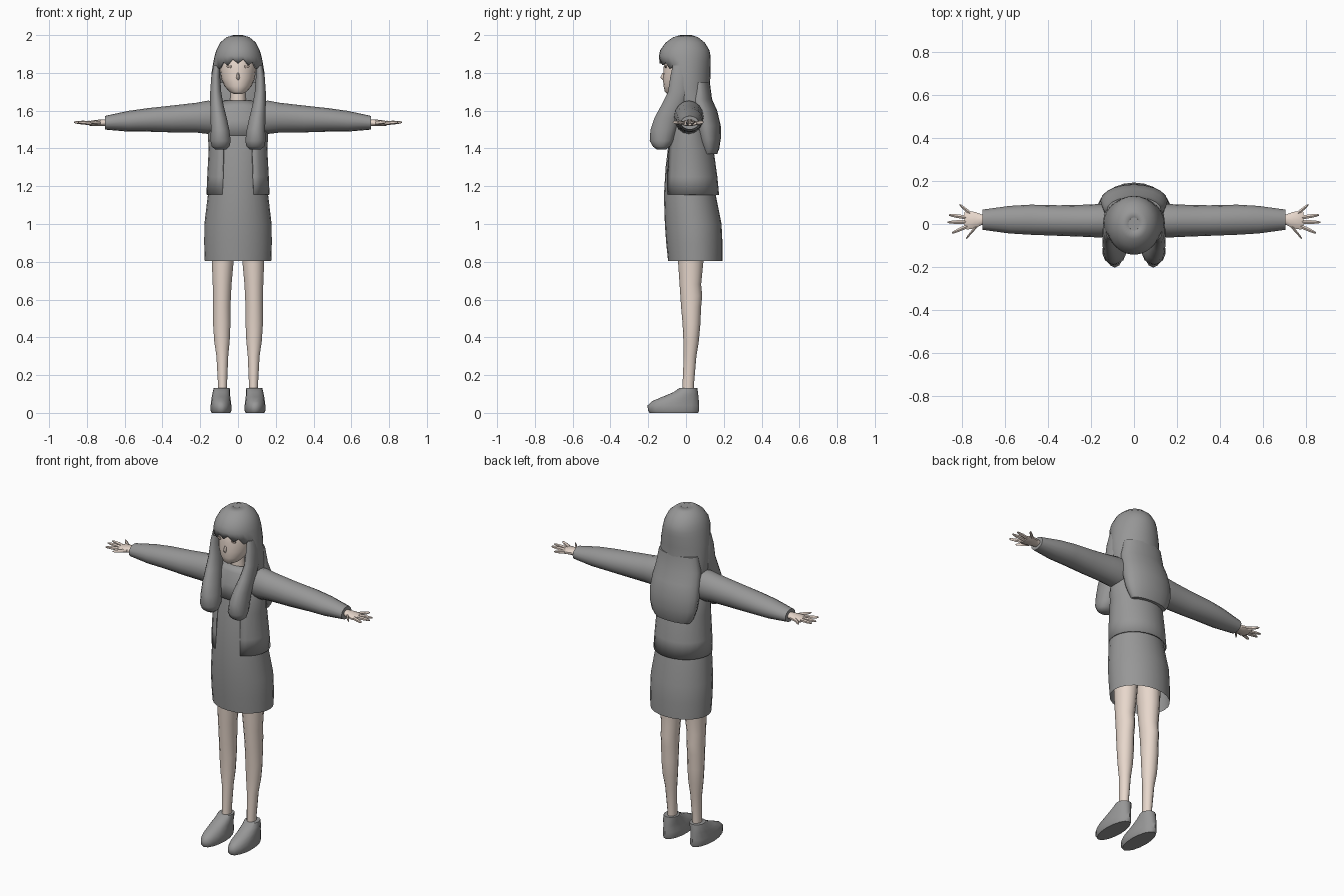
import bpy, bmesh, math


def material(name, rgb):
    m = bpy.data.materials.new(name)
    m.diffuse_color = (*rgb, 1)
    return m


GREY = material("grey", (0.31, 0.31, 0.31))
SKIN = material("skin", (0.80, 0.68, 0.60))
BROWN = material("eye_brown", (0.36, 0.29, 0.25))


def loft(name, rings, mat, n=16, axis="z", caps=True, mirror=False, edit=None, solid=0):
    """Skin elliptical rings: (position, centre1, centre2, radius1, radius2)."""
    bm = bmesh.new()
    rows = []
    for p, c1, c2, r1, r2 in rings:
        row = []
        for i in range(n):
            a = 2 * math.pi * i / n
            u, v = c1 + r1 * math.sin(a), c2 - r2 * math.cos(a)
            row.append(bm.verts.new((u, v, p) if axis == "z" else (p, u, v)))
        rows.append(row)
    for a, b in zip(rows, rows[1:]):
        for i in range(n):
            j = (i + 1) % n
            bm.faces.new((a[i], a[j], b[j], b[i]))
    if caps:
        bm.faces.new(rows[0])
        bm.faces.new(rows[-1])
    bmesh.ops.recalc_face_normals(bm, faces=bm.faces)
    if edit:
        edit(bm, rows)
    me = bpy.data.meshes.new(name)
    bm.to_mesh(me)
    bm.free()
    me.materials.append(mat)
    ob = bpy.data.objects.new(name, me)
    bpy.context.collection.objects.link(ob)
    bpy.ops.object.select_all(action="DESELECT")
    bpy.context.view_layer.objects.active = ob
    ob.select_set(True)
    bpy.ops.object.shade_smooth_by_angle(angle=math.radians(50))
    if solid:
        s = ob.modifiers.new("thickness", "SOLIDIFY")
        s.thickness, s.offset = solid, -1
    if mirror:
        ob.modifiers.new("mirror", "MIRROR")
    return ob


def fb(z, rx, front, back, cx=0.0):
    """Horizontal ring given by its front and back y limits."""
    return (z, cx, (front + back) / 2, rx, (back - front) / 2)


def remove_faces(bm, rule):
    gone = [f for f in bm.faces if rule(f.calc_center_median())]
    bmesh.ops.delete(bm, geom=gone, context="FACES")


# Dress, open at the hem
loft("dress", [fb(0.805, .176, -.095, .192), fb(0.9, .179, -.105, .193), fb(1.0, .178, -.112, .188),
               fb(1.15, .160, -.117, .158), fb(1.3, .148, -.108, .135), fb(1.45, .14, -.09, .11),
               fb(1.6, .10, -.06, .08), fb(1.65, .05, -.04, .06)], GREY, 24, caps=False)


# Jacket with open front
def open_front(bm, rows):
    remove_faces(bm, lambda c: c.y < 0 and c.z < 1.45 and abs(c.x) < 0.085)


loft("jacket", [fb(1.155, .167, -.118, .175), fb(1.25, .163, -.118, .166), fb(1.4, .155, -.108, .145),
                fb(1.47, .160, -.095, .125), fb(1.55, .150, -.08, .11), fb(1.62, .125, -.06, .095),
                fb(1.655, .07, -.04, .07)], GREY, 24, caps=False, edit=open_front, solid=0.008)

# Sleeves
loft("sleeve", [(.06, .02, 1.565, .07, .08), (.16, .015, 1.565, .078, .088), (.22, .015, 1.563, .075, .079),
                (.35, .016, 1.556, .071, .071), (.48, .02, 1.551, .070, .062), (.58, .02, 1.544, .064, .055),
                (.705, .02, 1.536, .047, .036)], GREY, 16, "x", mirror=True)

# Hands: palm, four fingers and a thumb
loft("hand", [(.68, .02, 1.536, .026, .020), (.71, .02, 1.536, .026, .018), (.74, .018, 1.535, .040, .017),
              (.775, .018, 1.533, .046, .015), (.79, .018, 1.532, .040, .010)], SKIN, 10, "x", mirror=True)
fingers = [(.76, .048, .812, .090), (.775, .030, .862, .042), (.775, .010, .868, .008),
           (.775, -.010, .848, -.042), (.72, .005, .782, -.068)]
for k, (x0, y0, x1, y1) in enumerate(fingers):
    ring = [(x0 + (x1 - x0) * t, y0 + (y1 - y0) * t, 1.534 + .005 * t, r, r)
            for t, r in ((0, .011), (.55, .010), (.88, .007), (1, .003))]
    loft("thumb" if k == 4 else f"finger_{k + 1}", ring, SKIN, 6, "x", mirror=True)

# Legs and shoes
loft("leg", [fb(.10, .024, -.02, .042, .082), fb(.16, .025, -.018, .043, .082), fb(.30, .032, -.012, .055, .083),
             fb(.38, .042, -.014, .068, .085), fb(.47, .047, -.018, .076, .086), fb(.56, .047, -.026, .080, .086),
             fb(.62, .049, -.030, .086, .085), fb(.68, .051, -.034, .080, .084), fb(.80, .059, -.042, .092, .081),
             fb(.95, .068, -.05, .10, .078)], SKIN, 14, mirror=True)
loft("shoe", [fb(0, .050, -.192, .064, .09), fb(.012, .055, -.202, .069, .09), fb(.04, .055, -.203, .069, .09),
              fb(.062, .052, -.180, .068, .09), fb(.085, .049, -.125, .066, .09), fb(.11, .046, -.065, .063, .088),
              fb(.132, .042, -.035, .060, .086)], GREY, 16, mirror=True)

# Head, neck and nose
loft("neck", [fb(1.60, .045, -.04, .045), fb(1.72, .038, -.04, .04)], SKIN, 12)
loft("head", [fb(1.688, .022, -.098, -.04), fb(1.70, .046, -.112, .0), fb(1.73, .072, -.119, .05),
              fb(1.77, .089, -.122, .08), fb(1.82, .096, -.119, .09), fb(1.87, .096, -.115, .09),
              fb(1.92, .08, -.09, .07)], SKIN, 20)
loft("nose", [fb(1.762, .004, -.124, -.110), fb(1.776, .010, -.136, -.110),
              fb(1.80, .005, -.125, -.110)], SKIN, 8)

# Eyes as thin plates on the face
loft("eye", [fb(1.826, .010, -.112, -.104, .046), fb(1.832, .016, -.112, -.104, .046),
             fb(1.840, .014, -.111, -.104, .046)], BROWN, 10, mirror=True)


# Hair cap with a jagged fringe above the face opening
def face_opening(bm, rows):
    remove_faces(bm, lambda c: c.y < -.055 and c.z < 1.855)
    for i, v in enumerate(rows[5]):
        if v.is_valid and v.co.y < -.06:
            v.co.z += .012 if i % 2 else -.012
            v.co.z -= 2.5 * v.co.x ** 2


loft("hair_cap", [fb(2.0, .025, -.03, .03), fb(1.988, .062, -.07, .065), fb(1.96, .095, -.108, .100),
                  fb(1.92, .115, -.137, .124), fb(1.89, .124, -.143, .130), fb(1.862, .130, -.140, .131),
                  fb(1.80, .140, -.130, .130), fb(1.72, .144, -.115, .126), fb(1.66, .142, -.10, .135),
                  fb(1.60, .14, -.08, .155)], GREY, 28, caps=False, edit=face_opening, solid=0.014)
loft("hair_crown", [fb(1.99, .028, -.035, .035), fb(2.0, .026, -.031, .031)], GREY, 14)

# Long hair down the back
loft("back_hair", [fb(1.75, .125, .01, .126), fb(1.66, .142, .0, .138), fb(1.60, .150, .01, .165),
                   fb(1.52, .156, .03, .184), fb(1.45, .150, .05, .184), fb(1.40, .135, .07, .176),
                   fb(1.37, .115, .08, .165)], GREY, 20)

# Front locks falling over the chest
loft("front_lock", [(1.84, .112, -.035, .018, .035), (1.78, .118, -.035, .024, .048),
                    (1.70, .118, -.040, .030, .055), (1.63, .112, -.065, .036, .065),
                    (1.56, .102, -.100, .044, .068), (1.50, .095, -.118, .050, .070),
                    (1.44, .092, -.128, .055, .064), (1.41, .092, -.130, .048, .045),
                    (1.395, .092, -.130, .030, .025)], GREY, 14, mirror=True)
